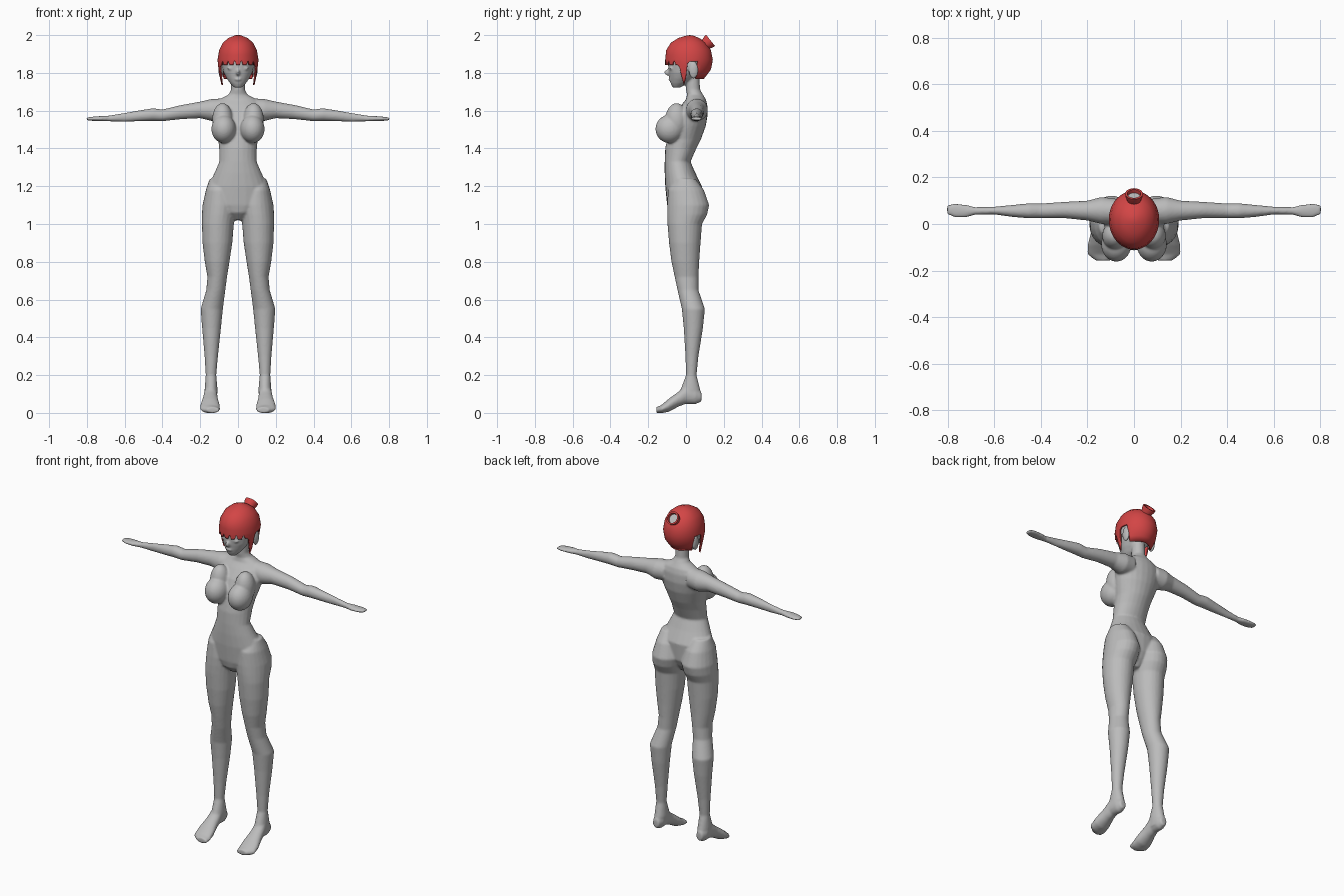
import bpy, bmesh, math
from mathutils import Vector, Matrix


def material(name, rgb):
    m = bpy.data.materials.new(name)
    m.diffuse_color = (*rgb, 1)
    return m


GREY = material("grey skin", (0.5, 0.5, 0.5))
RED = material("red hair", (0.65, 0.06, 0.06))


def finish(bm, name, mat):
    bmesh.ops.recalc_face_normals(bm, faces=bm.faces)
    me = bpy.data.meshes.new(name)
    bm.to_mesh(me)
    bm.free()
    me.materials.append(mat)
    for p in me.polygons:
        p.use_smooth = True
    ob = bpy.data.objects.new(name, me)
    bpy.context.collection.objects.link(ob)
    return ob


def loft(bm, rows, place, n=24):
    """Closed tube of ellipses; row = (t, a_min, a_max, b_min, b_max), place maps (t, a, b) to a point."""
    rings = []
    for t, a0, a1, b0, b1 in rows:
        ring = []
        for i in range(n):
            w = 2 * math.pi * i / n
            a = (a0 + a1) / 2 + (a1 - a0) / 2 * math.cos(w)
            b = (b0 + b1) / 2 + (b1 - b0) / 2 * math.sin(w)
            ring.append(bm.verts.new(place(t, a, b)))
        rings.append(ring)
    for p, q in zip(rings, rings[1:]):
        for i in range(n):
            j = (i + 1) % n
            bm.faces.new((p[i], p[j], q[j], q[i]))
    bm.faces.new(rings[0])
    bm.faces.new(rings[-1])


def blob(bm, centre, radii):
    m = Matrix.Translation(centre) @ Matrix.Diagonal((*radii, 1))
    bmesh.ops.create_uvsphere(bm, u_segments=24, v_segments=14, radius=1, matrix=m)


# Section tables: torso and head are (z, half width, y front, y back)
torso = [(1.02, .03, -.05, .03), (1.06, .10, -.09, .06), (1.1, .16, -.10, .08),
         (1.2, .158, -.11, .085), (1.27, .125, -.113, .05), (1.33, .099, -.113, .024),
         (1.4, .10, -.11, .055), (1.45, .105, -.10, .08), (1.52, .125, -.085, .105),
         (1.58, .14, -.06, .115), (1.63, .13, -.025, .113), (1.66, .10, 0, .105),
         (1.685, .05, .005, .09), (1.71, .037, 0, .075), (1.79, .035, 0, .07)]
head = [(1.722, .02, -.07, -.03), (1.745, .042, -.082, .01), (1.77, .06, -.087, .04),
        (1.80, .076, -.092, .07), (1.84, .086, -.095, .10), (1.88, .09, -.095, .11),
        (1.92, .085, -.085, .11), (1.95, .07, -.06, .09), (1.97, .04, -.03, .06)]
# legs: (z, x inner, x outer, y front, y back)
leg = [(1.24, .05, .15, -.06, .05), (1.18, .025, .17, -.095, .095), (1.1, .004, .188, -.10, .123),
       (1.05, .012, .191, -.10, .112), (1.0, .022, .191, -.098, .085), (.9, .03, .188, -.09, .077),
       (.8, .045, .176, -.077, .07), (.72, .058, .162, -.06, .066), (.65, .067, .168, -.045, .066),
       (.55, .08, .198, -.022, .10), (.45, .09, .19, -.012, .09), (.3, .106, .177, -.003, .066),
       (.2, .115, .171, 0, .056), (.12, .108, .177, -.03, .076), (.07, .112, .174, -.03, .076)]
# feet: (y, x inner, x outer, z low, z high)
foot = [(.082, .125, .163, .06, .11), (.05, .112, .176, .046, .14), (0, .11, .18, .048, .15),
        (-.04, .107, .186, .033, .112), (-.09, .097, .199, .006, .076),
        (-.13, .095, .2, -.002, .042), (-.157, .1, .165, 0, .03)]
# arms: (x, y front, y back, z low, z high)
arm = [(.08, 0, .11, 1.55, 1.665), (.14, 0, .116, 1.545, 1.662), (.2, .015, .10, 1.56, 1.648),
       (.3, .025, .095, 1.555, 1.63), (.4, .025, .088, 1.544, 1.606), (.45, .024, .089, 1.546, 1.613),
       (.52, .03, .082, 1.544, 1.602), (.6, .041, .074, 1.541, 1.588), (.68, .04, .072, 1.543, 1.574),
       (.72, .028, .083, 1.544, 1.572), (.77, .028, .088, 1.546, 1.568), (.803, .042, .082, 1.549, 1.564)]

# Body: overlapping lofts fused into one smooth skin
bm = bmesh.new()
for rows in (torso, head):
    loft(bm, [(z, -h, h, f, b) for z, h, f, b in rows], lambda t, a, b: (a, b, t))
blob(bm, (0, -.098, 1.802), (.010, .017, .016))     # nose
blob(bm, (0, -.086, 1.766), (.019, .008, .007))     # lips
for s in (-1, 1):
    loft(bm, leg, lambda t, a, b: (s * a, b, t))
    loft(bm, foot, lambda t, a, b: (s * a, t, b))
    loft(bm, arm, lambda t, a, b: (s * t, a, b))
    blob(bm, (s * .076, -.087, 1.503), (.065, .075, .075))   # breast
    blob(bm, (s * .082, -.05, 1.55), (.055, .06, .09))       # upper breast slope
    blob(bm, (s * .038, -.081, 1.823), (.019, .008, .007))   # closed eye
    blob(bm, (s * .09, .04, 1.815), (.013, .026, .046))      # ear
body = finish(bm, "body", GREY)
rm = body.modifiers.new("fuse", 'REMESH')
rm.mode = 'VOXEL'
rm.voxel_size = .006
rm.use_smooth_shade = True
sm = body.modifiers.new("soften", 'SMOOTH')
sm.factor = .5
sm.iterations = 5

# Hair cap: columns hanging from the crown to a hem that depends on direction
hair = [(1.72, .088, -.10, .05), (1.78, .098, -.105, .105), (1.82, .105, -.11, .133),
        (1.87, .108, -.11, .142), (1.92, .10, -.105, .132), (1.96, .08, -.08, .105),
        (1.985, .05, -.04, .07), (1.997, .02, 0, .04)]
LOCK = {65: 1.83, 70: 1.78, 75: 1.735, 80: 1.77, 85: 1.85}


def hem(a):
    if a < 65:
        return 1.868 if a % 20 == 10 else 1.842      # bangs with notches
    if a in LOCK:
        return LOCK[a]                               # pointed side lock
    return 1.86 if a < 115 else 1.768                # over the ear, then nape


def hair_point(deg, z):
    for p, q in zip(hair, hair[1:]):
        if z <= q[0]:
            break
    k = (z - p[0]) / (q[0] - p[0])
    h, f, b = (p[i] + (q[i] - p[i]) * k for i in (1, 2, 3))
    w = math.radians(deg)
    c = math.cos(w)
    if c < 0 and z < 1.86:
        h *= 1 + c * (1 - b / .142)                  # narrow towards the nape
    y = .02 - (.02 - f) * c if c > 0 else .02 - (b - .02) * c
    return (h * math.sin(w), y, z)


bm = bmesh.new()
cols = []
for deg in range(-180, 180, 5):
    low = hem(abs(deg))
    zs = [low + (1.87 - low) * k / 4 for k in range(4)]
    zs += [1.87, 1.895, 1.92, 1.94, 1.96, 1.975, 1.985, 1.997]
    cols.append([bm.verts.new(hair_point(deg, z)) for z in zs])
crown = bm.verts.new((0, .02, 2.0))
for i, p in enumerate(cols):
    q = cols[(i + 1) % len(cols)]
    for k in range(len(p) - 1):
        bm.faces.new((p[k], q[k], q[k + 1], p[k + 1]))
    bm.faces.new((p[-1], q[-1], crown))
cap = finish(bm, "hair_cap", RED)
so = cap.modifiers.new("thickness", 'SOLIDIFY')
so.thickness = .008

# Hollow hair tie at the back of the crown, with a grey plug inside
axis = Vector((0, .78, .62)).normalized()
turn = Matrix.Translation((0, .13, 1.972)) @ axis.to_track_quat('Z', 'Y').to_matrix().to_4x4()
bm = bmesh.new()
profile = [(.026, -.06), (.031, -.03), (.037, -.012), (.038, 0), (.029, 0), (.026, -.025), (.022, -.06)]
rings = [[bm.verts.new(turn @ Vector((r * math.cos(i * math.pi / 10), r * math.sin(i * math.pi / 10), h)))
          for i in range(20)] for r, h in profile]
for p, q in zip(rings, rings[1:] + rings[:1]):
    for i in range(20):
        j = (i + 1) % 20
        bm.faces.new((p[i], p[j], q[j], q[i]))
tie = finish(bm, "hair_tie", RED)

bm = bmesh.new()
bmesh.ops.create_cone(bm, cap_ends=True, segments=20, radius1=.027, radius2=.027, depth=.006,
                      matrix=turn @ Matrix.Translation((0, 0, -.02)))
plug = finish(bm, "hair_tie_plug", GREY)

# Keep hard rims crisp
for ob in (cap, tie, plug):
    bpy.ops.object.select_all(action='DESELECT')
    ob.select_set(True)
    bpy.context.view_layer.objects.active = ob
    bpy.ops.object.shade_smooth_by_angle(angle=math.radians(40))
